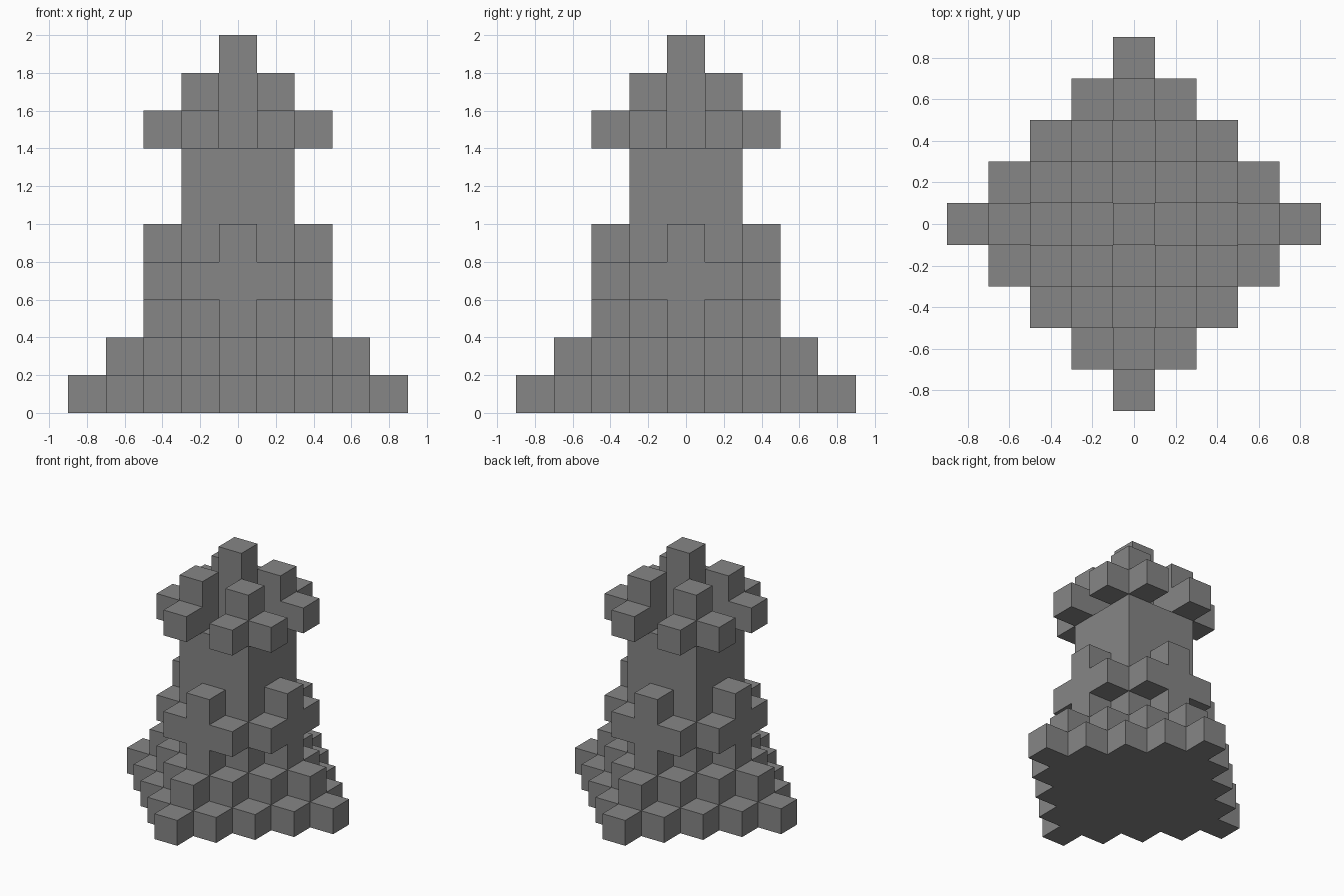
import bpy
import bmesh
from mathutils import Matrix, Vector

cube = bpy.data.objects.get("Cube")
if cube:
    bpy.data.objects.remove(cube, do_unlink=True)

SIZE = 0.2  # edge length of one block

grey = bpy.data.materials.new("stone grey")
grey.use_nodes = True
colour = (0.24, 0.24, 0.24, 1)
grey.diffuse_color = colour
bsdf = next(n for n in grey.node_tree.nodes if n.type == 'BSDF_PRINCIPLED')
bsdf.inputs["Base Color"].default_value = colour
bsdf.inputs["Roughness"].default_value = 0.9


def layer(rule, *levels):
    """Cells on the given levels whose distances from the axis meet the rule."""
    span = range(-4, 5)
    return {(i, j, k) for i in span for j in span for k in levels
            if rule(abs(i), abs(j))}


def square(a, b):
    return max(a, b) <= 1


def cross(a, b):
    return a + b <= 2 and a * b == 0 and max(a, b) == 2


def knight(a, b):
    return a + b == 3 and a * b == 2


parts = {
    # stepped diamond foot
    "foot": layer(lambda a, b: a + b <= 4, 0),
    "foot_step": layer(lambda a, b: a + b <= 3, 1),
    # square shaft
    "shaft": layer(square, 2, 3, 4, 5, 6),
    # plus-shaped ornament on each side of the shaft
    "side_crosses": layer(cross, 2, 3, 4) | layer(knight, 3),
    # crown: corner posts with outward blocks around a central spire
    "crown_corners": layer(lambda a, b: a == b == 1, 7, 8),
    "crown_blocks": layer(knight, 7),
    "spire": layer(lambda a, b: a == b == 0, 7, 8, 9),
}
filled = set().union(*parts.values())


def build(name, cells):
    """Join unit blocks into one object, keeping only the exposed faces."""
    bm = bmesh.new()
    for cell in sorted(cells):
        centre = Vector(cell) * SIZE + Vector((0, 0, SIZE / 2))
        made = bmesh.ops.create_cube(bm, size=SIZE,
                                     matrix=Matrix.Translation(centre))
        faces = {f for v in made["verts"] for f in v.link_faces}
        hidden = []
        for f in faces:
            step = (f.calc_center_median() - centre) / (SIZE / 2)
            if tuple(c + round(s) for c, s in zip(cell, step)) in filled:
                hidden.append(f)
        bmesh.ops.delete(bm, geom=hidden, context='FACES')
    bmesh.ops.remove_doubles(bm, verts=bm.verts, dist=SIZE / 100)
    mesh = bpy.data.meshes.new(name)
    bm.to_mesh(mesh)
    bm.free()
    mesh.materials.append(grey)
    bpy.context.collection.objects.link(bpy.data.objects.new(name, mesh))


for part_name, part_cells in parts.items():
    build(part_name, part_cells)
